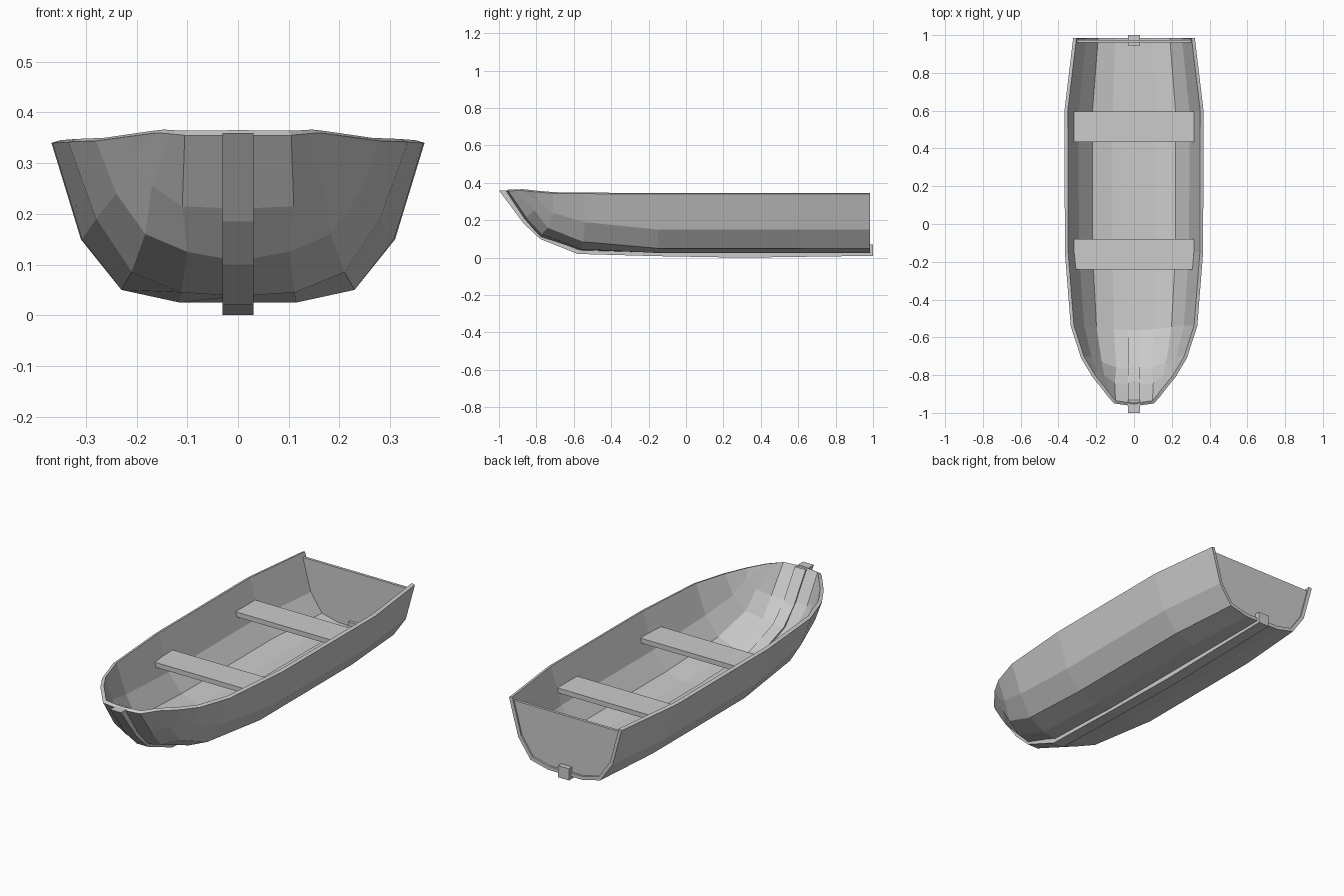
import bpy, bmesh

if "Cube" in bpy.data.objects:
    bpy.data.objects.remove(bpy.data.objects["Cube"])


def make_object(name, bm):
    mesh = bpy.data.meshes.new(name)
    bm.to_mesh(mesh)
    bm.free()
    obj = bpy.data.objects.new(name, mesh)
    bpy.context.collection.objects.link(obj)
    return obj


def box(name, lo, hi):
    bm = bmesh.new()
    bmesh.ops.create_cube(bm, size=1)
    for v in bm.verts:
        v.co = [(a + b) / 2 + c * (b - a) for a, b, c in zip(lo, hi, v.co)]
    return make_object(name, bm)


def extrude_poly(name, points, vec):
    bm = bmesh.new()
    face = bm.faces.new([bm.verts.new(p) for p in points])
    new = bmesh.ops.extrude_face_region(bm, geom=[face])["geom"]
    bmesh.ops.translate(bm, vec=vec,
                        verts=[g for g in new if isinstance(g, bmesh.types.BMVert)])
    bmesh.ops.recalc_face_normals(bm, faces=bm.faces)
    return make_object(name, bm)


# Half cross-sections, stern to bow: centre, floor edge, bilge, side, rim
def section(y, xs, zs=(0.025, 0.025, 0.05, 0.15, 0.34)):
    return [(x, y, z) for x, z in zip((0,) + xs, zs)]


stern_xs = (0.10, 0.20, 0.27, 0.322)
stations = [
    section(0.985, stern_xs),
    section(0.60, (0.115, 0.23, 0.31, 0.368)),
    section(-0.15, (0.115, 0.23, 0.308, 0.366)),
    [(0, -0.57, 0.038), (0.112, -0.56, 0.045), (0.21, -0.55, 0.085),
     (0.28, -0.54, 0.19), (0.335, -0.54, 0.342)],
    [(0, -0.78, 0.107), (0.10, -0.77, 0.125), (0.183, -0.74, 0.16),
     (0.24, -0.71, 0.24), (0.28, -0.71, 0.344)],
    [(0, -0.87, 0.21), (0.11, -0.855, 0.215), (0.17, -0.81, 0.255),
     (0.212, -0.79, 0.305), (0.22, -0.81, 0.352)],
    [(0, -0.965, 0.355), (0.105, -0.95, 0.355), (0.135, -0.917, 0.358),
     (0.16, -0.885, 0.36), (0.19, -0.847, 0.356)],
]

# Hull shell lofted through mirrored sections
bm = bmesh.new()
rows = []
for st in stations:
    full = [(-x, y, z) for x, y, z in reversed(st[1:])] + st
    rows.append([bm.verts.new(p) for p in full])
for a, b in zip(rows, rows[1:]):
    for i in range(8):
        bm.faces.new((a[i], a[i + 1], b[i + 1], b[i]))
bm.normal_update()
bm.faces.ensure_lookup_table()
if bm.faces[3].normal.z > 0:
    bmesh.ops.reverse_faces(bm, faces=bm.faces)
hull = make_object("hull", bm)
shell = hull.modifiers.new("thickness", "SOLIDIFY")
shell.thickness = 0.018
shell.offset = -1
shell.use_even_offset = True

# Transom board set just inside the stern
half = [(x - 0.012, 0.96, max(z, 0.035))
        for x, y, z in section(0.96, stern_xs)[1:-1]] + [(0.307, 0.96, 0.325)]
extrude_poly("transom", [(-x, y, z) for x, y, z in reversed(half)] + half, (0, 0.014, 0))

# Keel and stem, one strip wrapping under the hull and up the bow
keel = [(1, 0.07), (1, 0.01), (0.3, 0.0), (-0.15, 0.008), (-0.58, 0.02),
        (-0.78, 0.1), (-0.87, 0.185), (-1, 0.36),
        (-0.932, 0.36), (-0.835, 0.21), (-0.755, 0.132), (-0.56, 0.064),
        (-0.15, 0.05), (0.945, 0.05), (0.945, 0.07)]
extrude_poly("keel", [(-0.031, y, z) for y, z in keel], (0.062, 0, 0))

# Seats
for name, y in (("front_seat", -0.16), ("rear_seat", 0.515)):
    box(name, (-0.32, y - 0.08, 0.215), (0.32, y + 0.08, 0.24))
